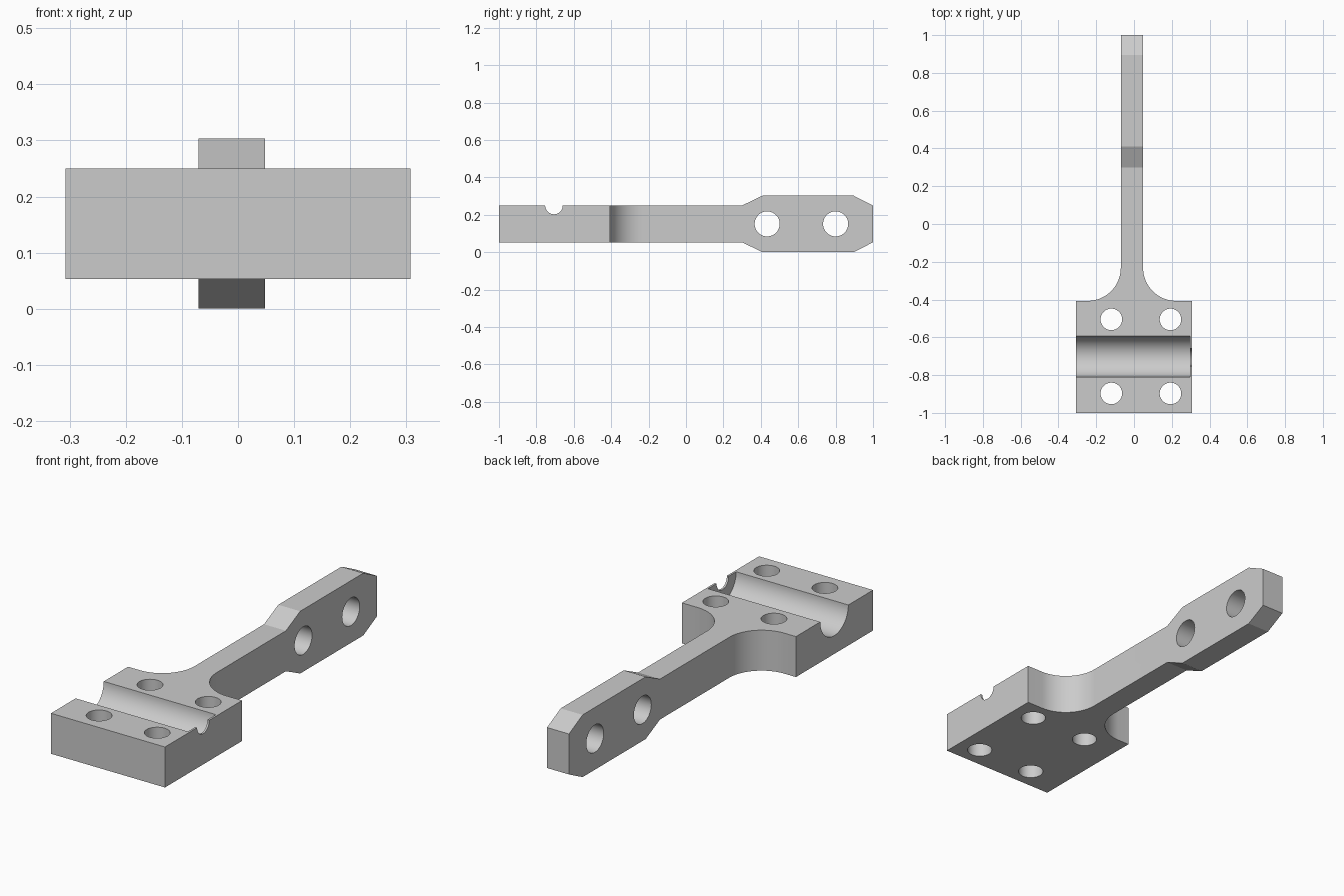
import bpy, bmesh, math
from mathutils import Vector, Matrix

start = bpy.data.objects.get("Cube")
if start:
    bpy.data.objects.remove(start, do_unlink=True)

grey = bpy.data.materials.new("light_grey")
grey.use_nodes = True
colour = (0.6, 0.6, 0.6, 1)
grey.diffuse_color = colour
grey.node_tree.nodes["Principled BSDF"].inputs["Base Color"].default_value = colour

BOTTOM, TOP, HEIGHT = 0.053, 0.25, 0.303
MID = HEIGHT / 2
HALF_WIDTH, ARM_LEFT, ARM_RIGHT = 0.307, 0.048, -0.07
SHOULDER, FILLET = -0.407, 0.175


def add_object(name, bm):
    bmesh.ops.recalc_face_normals(bm, faces=bm.faces)
    mesh = bpy.data.meshes.new(name)
    bm.to_mesh(mesh)
    bm.free()
    mesh.materials.append(grey)
    obj = bpy.data.objects.new(name, mesh)
    bpy.context.collection.objects.link(obj)
    return obj


def prism(name, points, offset):
    """Extrude a closed outline along an offset vector."""
    bm = bmesh.new()
    face = bm.faces.new([bm.verts.new(p) for p in points])
    new = bmesh.ops.extrude_face_region(bm, geom=[face])["geom"]
    bmesh.ops.translate(bm, vec=offset, verts=[v for v in new if isinstance(v, bmesh.types.BMVert)])
    return add_object(name, bm)


def cylinder(name, radius, length, centre, axis, sides=48):
    bm = bmesh.new()
    turn = Vector((0, 0, 1)).rotation_difference(Vector(axis)).to_matrix().to_4x4()
    bmesh.ops.create_cone(bm, cap_ends=True, segments=sides, radius1=radius, radius2=radius,
                          depth=length, matrix=Matrix.Translation(centre) @ turn)
    return add_object(name, bm)


def combine(target, tool, operation):
    """Apply a boolean and discard its tool."""
    mod = target.modifiers.new(operation.lower(), 'BOOLEAN')
    mod.operation, mod.object, mod.solver = operation, tool, 'EXACT'
    graph = bpy.context.evaluated_depsgraph_get()
    result = bpy.data.meshes.new_from_object(target.evaluated_get(graph))
    target.modifiers.clear()
    target.data = result
    bpy.data.objects.remove(tool, do_unlink=True)


def fillet(arm_x, side):
    """Concave quarter arc running from the shoulder up to the arm."""
    cx, cy = arm_x + side * FILLET, SHOULDER + FILLET
    steps = 16
    angles = [math.pi / 2 * i / steps for i in range(steps + 1)]
    return [(cx - side * FILLET * math.sin(a), cy - FILLET * math.cos(a)) for a in angles]


# Side profile: slim bar with a chamfered deep end
upper = [(-1, TOP), (0.3, TOP), (0.41, HEIGHT), (0.895, HEIGHT), (1, TOP)]
profile = upper + [(y, HEIGHT - z) for y, z in reversed(upper)]
bracket = prism("clamp_arm", [(-0.5, y, z) for y, z in profile], (1, 0, 0))

# Plan outline: wide block blending into the narrow arm
plan = [(-HALF_WIDTH, -1.1), (HALF_WIDTH, -1.1), (HALF_WIDTH, SHOULDER)]
plan += fillet(ARM_LEFT, 1) + [(ARM_LEFT, 1.1), (ARM_RIGHT, 1.1)]
plan += list(reversed(fillet(ARM_RIGHT, -1))) + [(-HALF_WIDTH, SHOULDER)]
outline = prism("plan_cutter", [(x, y, -0.1) for x, y in plan], (0, 0, 0.6))
combine(bracket, outline, 'INTERSECT')

# Bolt holes through the block
for x in (-0.12, 0.193):
    for y in (-0.505, -0.897):
        combine(bracket, cylinder("bolt_cutter", 0.057, 1, (x, y, MID), (0, 0, 1)), 'DIFFERENCE')

# Cross holes through the arm
for y in (0.434, 0.8):
    combine(bracket, cylinder("cross_cutter", 0.067, 1, (0, y, MID), (1, 0, 0)), 'DIFFERENCE')

# Round channel stopping at a thin end wall, and the small notch in that wall
combine(bracket, cylinder("channel_cutter", 0.108, 0.8, (-0.103, -0.702, TOP), (1, 0, 0), 64), 'DIFFERENCE')
combine(bracket, cylinder("notch_cutter", 0.047, 0.3, (0.3, -0.706, TOP), (1, 0, 0)), 'DIFFERENCE')

bracket.data.materials.clear()
bracket.data.materials.append(grey)
bpy.ops.object.select_all(action='DESELECT')
bracket.select_set(True)
bpy.context.view_layer.objects.active = bracket
bpy.ops.object.shade_smooth_by_angle(angle=math.radians(20))
